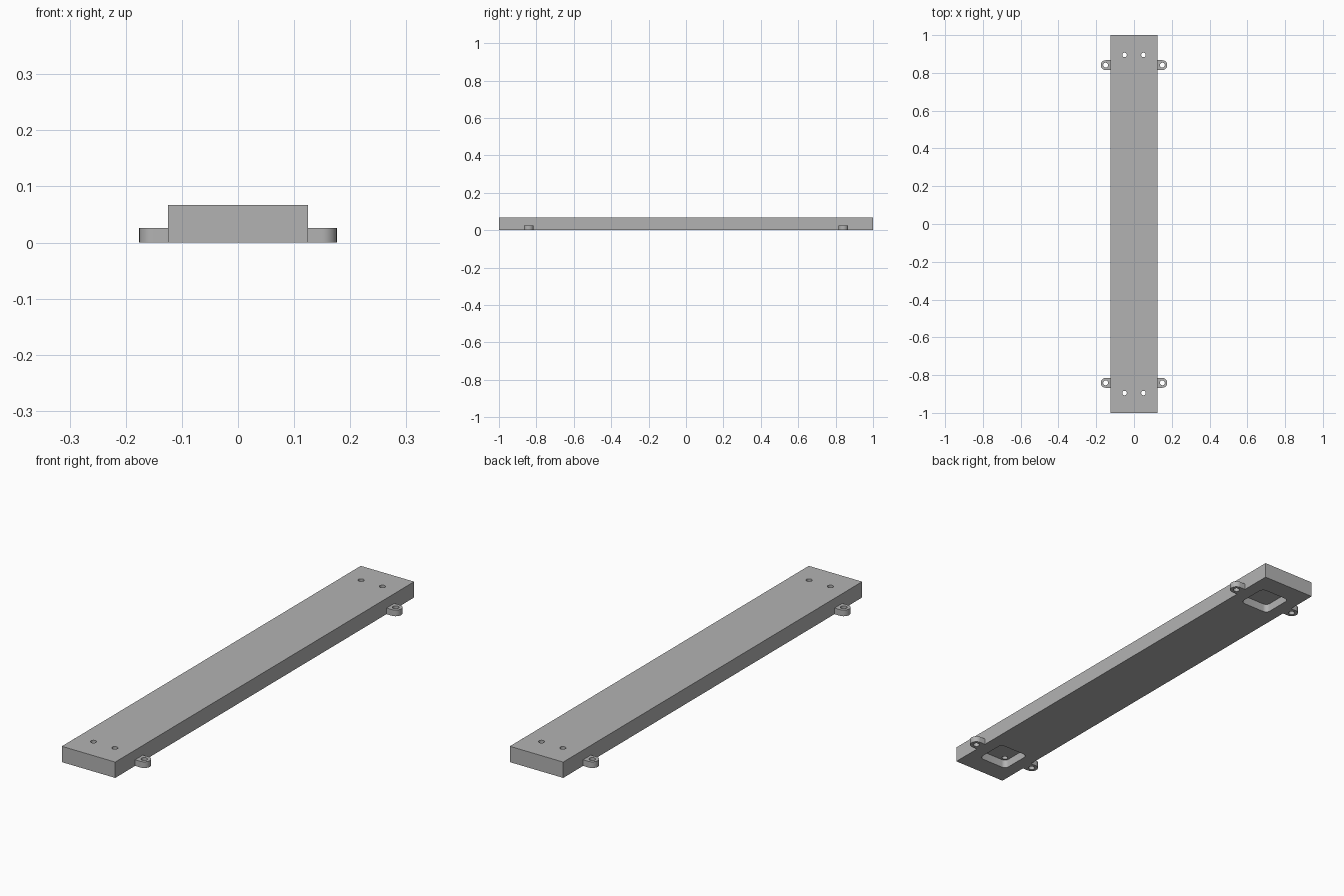
import bpy, math

cube = bpy.data.objects.get("Cube")
if cube:
    bpy.data.objects.remove(cube, do_unlink=True)

WIDTH, HEIGHT = 0.25, 0.067
EAR_Y, EAR_X, EAR_R, EAR_H = 0.841, 0.15, 0.026, 0.026
HOLE_R, POCKET_DEPTH = 0.012, 0.036

grey = bpy.data.materials.new("light_grey")
grey.use_nodes = True
colour = (0.45, 0.45, 0.45, 1)
grey.diffuse_color = colour
grey.node_tree.nodes["Principled BSDF"].inputs["Base Color"].default_value = colour


def prism(name, outline, z0, z1):
    """Extrude a counter-clockwise outline from z0 to z1."""
    n = len(outline)
    verts = [(x, y, z) for z in (z0, z1) for x, y in outline]
    faces = [tuple(reversed(range(n))), tuple(range(n, 2 * n))]
    faces += [(i, (i + 1) % n, n + (i + 1) % n, n + i) for i in range(n)]
    mesh = bpy.data.meshes.new(name)
    mesh.from_pydata(verts, [], faces)
    mesh.materials.append(grey)
    obj = bpy.data.objects.new(name, mesh)
    bpy.context.collection.objects.link(obj)
    return obj


def arc(x, y, r, start, end, steps):
    angles = [math.radians(start + (end - start) * i / steps) for i in range(steps + 1)]
    return [(x + r * math.cos(a), y + r * math.sin(a)) for a in angles]


def circle(x, y, r, steps=32):
    return arc(x, y, r, 0, 360, steps)[:-1]


def rounded_square(x, y, half, r):
    d = half - r
    points = []
    for k, (sx, sy) in enumerate([(1, 1), (-1, 1), (-1, -1), (1, -1)]):
        points += arc(x + sx * d, y + sy * d, r, 90 * k, 90 * k + 90, 8)
    return points


def cut(obj, cutter):
    cutter.hide_render = True
    mod = obj.modifiers.new("cut", 'BOOLEAN')
    mod.operation, mod.solver, mod.object = 'DIFFERENCE', 'EXACT', cutter
    bpy.context.view_layer.objects.active = obj
    bpy.ops.object.modifier_apply(modifier=mod.name)
    bpy.data.objects.remove(cutter, do_unlink=True)


def smooth(obj):
    bpy.ops.object.select_all(action='DESELECT')
    obj.select_set(True)
    bpy.context.view_layer.objects.active = obj
    bpy.ops.object.shade_smooth_by_angle(angle=math.radians(30))


# Long bar
w = WIDTH / 2
bar = prism("bar", [(-w, -1), (w, -1), (w, 1), (-w, 1)], 0, HEIGHT)

for sy in (-1, 1):
    # Rounded pocket under each end
    cut(bar, prism("pocket_cutter", rounded_square(0, sy * 0.845, 0.07, 0.02),
                   -0.05, POCKET_DEPTH))
    for sx in (-1, 1):
        # Screw hole from the top into the pocket
        cut(bar, prism("screw_cutter", circle(sx * 0.05, sy * 0.895, HOLE_R),
                       POCKET_DEPTH - 0.01, HEIGHT + 0.05))

        # Round-ended mounting ear with a through hole
        turn = 0 if sx > 0 else 180
        outline = arc(sx * EAR_X, sy * EAR_Y, EAR_R, turn - 90, turn + 90, 24)
        outline += [(sx * w, sy * EAR_Y + sx * EAR_R), (sx * w, sy * EAR_Y - sx * EAR_R)]
        end, side = ("front", "back")[sy > 0], ("right", "left")[sx > 0]
        ear = prism(f"{end}_{side}_ear", outline, 0, EAR_H)
        cut(ear, prism("ear_cutter", circle(sx * EAR_X, sy * EAR_Y, HOLE_R + 0.001),
                       -0.05, EAR_H + 0.05))
        smooth(ear)

smooth(bar)
